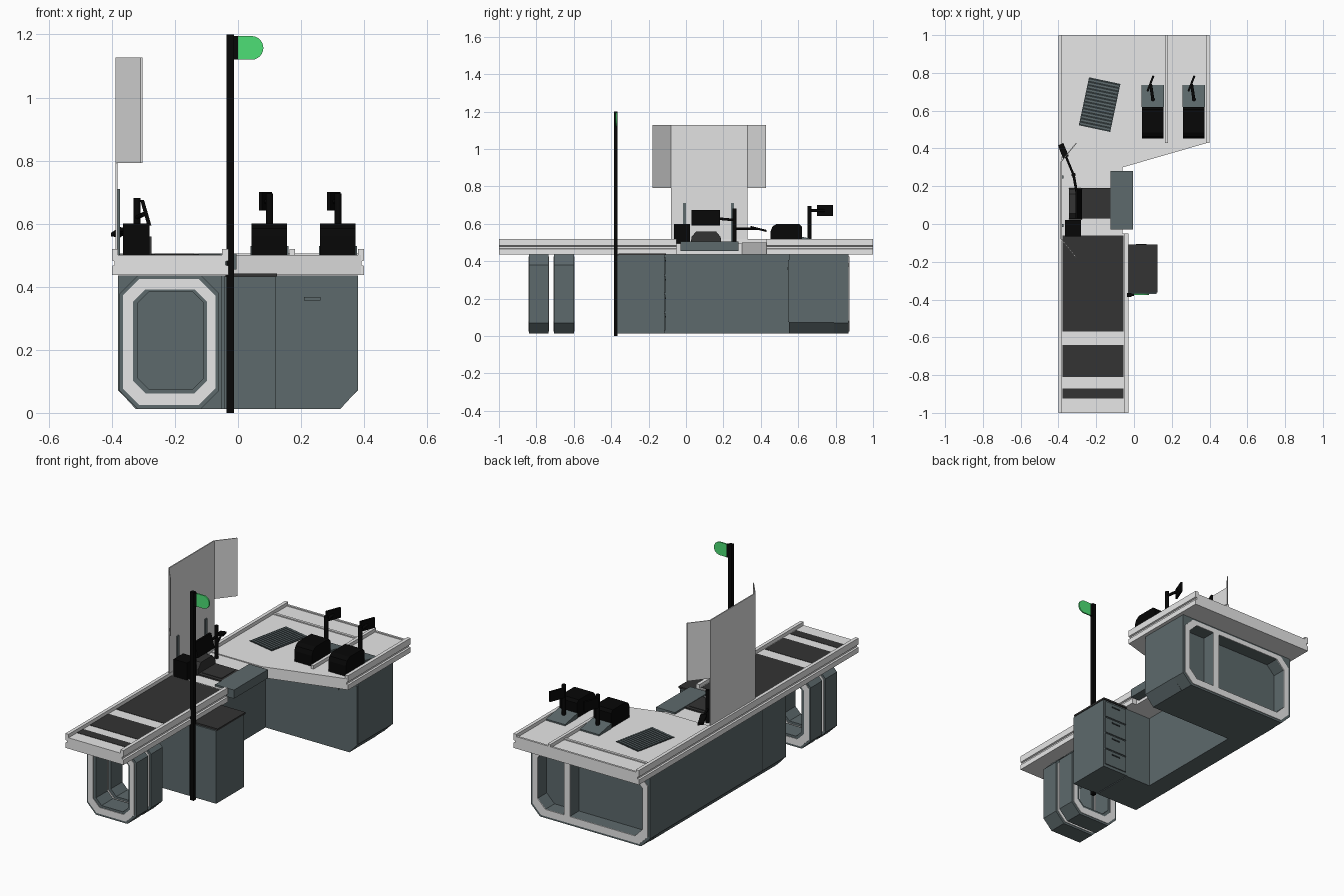
import bpy, bmesh
from math import sin, cos, pi, radians
from mathutils import Vector

if "Cube" in bpy.data.objects:
    bpy.data.objects.remove(bpy.data.objects["Cube"])


def material(name, rgb):
    m = bpy.data.materials.new(name)
    m.use_nodes = True
    m.diffuse_color = (*rgb, 1)
    m.node_tree.nodes["Principled BSDF"].inputs["Base Color"].default_value = (*rgb, 1)
    return m


SLATE = material("slate grey", (0.11, 0.143, 0.15))
LIGHT = material("light grey", (0.8, 0.8, 0.8))
BLACK = material("black", (0.002, 0.002, 0.002))
BELT = material("belt grey", (0.033, 0.033, 0.033))
GREEN = material("signal green", (0.075, 0.74, 0.18))
SHIELD = material("shield grey", (0.76, 0.76, 0.76))
GRATE = material("dark slate", (0.025, 0.034, 0.036))


def loft(name, mat, rings, closed=False):
    """Skin consecutive rings of points; cap the ends unless closed."""
    bm = bmesh.new()
    vs = [[bm.verts.new(p) for p in r] for r in rings]
    n = len(rings[0])
    pairs = list(zip(vs, vs[1:])) + ([(vs[-1], vs[0])] if closed else [])
    for a, b in pairs:
        for i in range(n):
            j = (i + 1) % n
            bm.faces.new((a[i], a[j], b[j], b[i]))
    if not closed:
        bm.faces.new(vs[0])
        bm.faces.new(vs[-1])
    bmesh.ops.recalc_face_normals(bm, faces=bm.faces)
    me = bpy.data.meshes.new(name)
    bm.to_mesh(me)
    bm.free()
    me.materials.append(mat)
    ob = bpy.data.objects.new(name, me)
    bpy.context.collection.objects.link(ob)
    return ob


def prism(name, mat, pts, lo, hi, axis="z"):
    place = {"x": lambda p, t: (t, *p), "y": lambda p, t: (p[0], t, p[1]),
             "z": lambda p, t: (*p, t)}[axis]
    return loft(name, mat, [[place(p, t) for p in pts] for t in (lo, hi)])


def box(name, mat, x0, x1, y0, y1, z0, z1):
    return prism(name, mat, [(x0, y0), (x1, y0), (x1, y1), (x0, y1)], z0, z1)


def rod(name, mat, a, b, r, sides=12):
    a, b = Vector(a), Vector(b)
    q = (b - a).to_track_quat("Z", "Y")
    ring = [q @ Vector((r * cos(2 * pi * i / sides), r * sin(2 * pi * i / sides), 0))
            for i in range(sides)]
    ob = loft(name, mat, [[p + e for p in ring] for e in (a, b)])
    for f in ob.data.polygons:
        f.use_smooth = len(f.vertices) == 4
    return ob


def octagon(x0, x1, z0, z1, c, top=None):
    t = c if top is None else top
    return [(x0 + c, z0), (x1 - c, z0), (x1, z0 + c), (x1, z1 - t),
            (x1 - t, z1), (x0 + t, z1), (x0, z1 - t), (x0, z0 + c)]


def frame(name, mat, outer, inner, y0, y1):
    steps = [(outer, y0), (outer, y1), (inner, y1), (inner, y0)]
    return loft(name, mat, [[(x, y, z) for x, z in o] for o, y in steps], True)


# Two hollow octagonal legs under the belt
for i, y in enumerate((-0.84, -0.705)):
    hole = octagon(-0.317, -0.11, 0.075, 0.385, 0.035)
    frame(f"leg_{i}", SLATE, octagon(-0.375, -0.06, 0.013, 0.436, 0.057), hole, y, y + 0.105)
    for j, yy in enumerate((y - 0.003, y + 0.105)):
        frame(f"leg_trim_{i}_{j}", LIGHT, octagon(-0.365, -0.072, 0.025, 0.424, 0.052),
              octagon(-0.333, -0.098, 0.062, 0.392, 0.04), yy, yy + 0.003)

# Main base: knee space on the inner side, chamfered foot on the outer sides
upper = [(-0.38, -0.37), (-0.05, -0.37), (-0.05, -0.12), (-0.21, -0.12), (-0.21, 0.55),
         (0.38, 0.55), (0.38, 0.79), (-0.38, 0.79)]
lower = [(max(-0.325, min(0.325, x)), y) for x, y in upper]
loft("base_body", SLATE, [[(*p, z) for p in ring]
                          for ring, z in ((lower, 0.013), (upper, 0.073), (upper, 0.436))])

# Open storage bay at the back end
bay_hole = octagon(-0.335, 0.335, 0.065, 0.4, 0.05)
frame("bay_shell", SLATE, octagon(-0.38, 0.38, 0.013, 0.436, 0.058, 0.001), bay_hole, 0.79, 0.87)
frame("bay_trim", LIGHT, octagon(-0.368, 0.368, 0.025, 0.426, 0.055), bay_hole, 0.87, 0.874)
box("bay_divider", SLATE, 0.13, 0.165, 0.79, 0.868, 0.065, 0.4)
box("bay_divider_trim", LIGHT, 0.128, 0.167, 0.868, 0.874, 0.06, 0.405)

# Panel seam, door and handle on the base
box("side_seam", GRATE, -0.381, -0.379, -0.151, -0.149, 0.073, 0.435)
box("base_door", SLATE, 0.165, 0.378, 0.546, 0.55, 0.075, 0.407)
box("door_handle", SLATE, 0.21, 0.262, 0.541, 0.546, 0.357, 0.367)

# Drawer cabinet
box("cabinet", SLATE, -0.045, 0.12, -0.37, -0.115, 0.013, 0.432)
box("cabinet_top", BELT, -0.04, 0.124, -0.362, -0.108, 0.432, 0.442)
for i in range(4):
    z = 0.03 + i * 0.1
    box(f"drawer_{i}", SLATE, -0.035, 0.11, -0.115, -0.109, z, z + 0.092)
    box(f"drawer_handle_{i}", GRATE, 0.01, 0.065, -0.109, -0.106, z + 0.068, z + 0.076)

# Counter decks
box("belt_deck", LIGHT, -0.385, -0.045, -1, -0.05, 0.437, 0.5)
box("cashier_deck", LIGHT, -0.385, -0.06, -0.05, 0.3, 0.437, 0.495)
prism("packing_deck", LIGHT, [(-0.385, 0.3), (-0.06, 0.3), (0.39, 0.43), (0.39, 1), (-0.385, 1)],
      0.437, 0.5)
for i, (x1, y0, y1) in enumerate(((0.165, 0.862, 0.877), (0.385, 0.988, 1))):
    box(f"deck_ridge_{i}", LIGHT, -0.38, x1, y0, y1, 0.5, 0.506)

# Grooved side rails
for name, x, s, y0, y1 in (("left", -0.4, 1, -1, 1), ("belt", -0.03, -1, -1, -0.05),
                           ("right", 0.4, -1, 0.43, 1)):
    section = [(0, 0.437), (0, 0.466), (0.009, 0.469), (0.009, 0.48), (0, 0.483),
               (0, 0.52), (0.02, 0.52), (0.02, 0.437)]
    prism(f"{name}_rail", LIGHT, [(x + s * d, z) for d, z in section], y0, y1, "y")
box("divider_rail", LIGHT, 0.163, 0.181, 0.43, 1, 0.5, 0.52)

# Conveyor belts
for i, (y0, y1) in enumerate(((-0.57, -0.06), (-0.81, -0.64), (-0.925, -0.87))):
    box(f"belt_{i}", BELT, -0.378, -0.055, y0, y1, 0.498, 0.502)

# Cashier equipment
box("side_shelf", SLATE, -0.125, -0.005, -0.03, 0.28, 0.455, 0.505)
box("scanner_plate", BELT, -0.28, -0.125, 0.03, 0.19, 0.49, 0.503)
box("scanner_window", BELT, -0.265, -0.14, 0.05, 0.17, 0.503, 0.506)
prism("scanner_tower", BELT, [(0.025, 0.495), (0.19, 0.495), (0.185, 0.53), (0.16, 0.56),
                              (0.055, 0.56), (0.03, 0.53)], -0.345, -0.275, "x")
box("receipt_printer", BLACK, -0.365, -0.28, -0.065, 0.022, 0.495, 0.6)
prism("monitor", BLACK, [(-0.31, 0.675), (-0.298, 0.675), (-0.275, 0.595), (-0.287, 0.592)],
      0.03, 0.182, "y")
rod("monitor_post", BLACK, (-0.32, 0.26, 0.495), (-0.32, 0.26, 0.682), 0.011)
rod("monitor_arm", BLACK, (-0.32, 0.26, 0.62), (-0.3, 0.15, 0.63), 0.007)
rod("reader_arm", BLACK, (-0.32, 0.26, 0.573), (-0.37, 0.38, 0.573), 0.006)
reader = [(-0.375, 0.345), (-0.345, 0.36), (-0.375, 0.43), (-0.402, 0.415)]
loft("card_reader", BLACK, [[(x, y, z + 0.25 * (0.39 - y)) for x, y in reader]
                            for z in (0.566, 0.578)])

# Screen with two folded wings and its posts
box("shield", SHIELD, -0.388, -0.382, -0.08, 0.33, 0.5, 1.127)
for name, a, b in (("front", -0.08, -0.178), ("back", 0.33, 0.428)):
    prism(f"shield_wing_{name}", SHIELD,
          [(-0.388, a), (-0.382, a), (-0.303, b), (-0.309, b)], 0.792, 1.127)
for i, y in enumerate((-0.015, 0.24)):
    box(f"shield_post_{i}", SLATE, -0.382, -0.374, y, y + 0.016, 0.5, 0.71)

# Turned grate in the packing deck
c, s = cos(radians(-12)), sin(radians(-12))


def turned(w, h0, h1):
    return [(-0.182 + c * u - s * v, 0.632 + s * u + c * v)
            for u, v in ((-w, h0), (w, h0), (w, h1), (-w, h1))]


prism("grate", GRATE, turned(0.085, -0.13, 0.13), 0.498, 0.502)
for i in range(14):
    v = -0.122 + i * 0.018
    prism(f"grate_bar_{i}", SLATE, turned(0.08, v, v + 0.008), 0.502, 0.504)

# Two self-payment terminals
for i, x in enumerate((0.1, 0.317)):
    prism(f"terminal_{i}", BLACK, [(0.452, 0.5), (0.452, 0.56), (0.462, 0.585), (0.485, 0.6),
                                   (0.605, 0.6), (0.62, 0.585), (0.62, 0.5)],
          x - 0.057, x + 0.055, "x")
    prism(f"terminal_foot_{i}", SLATE, [(0.62, 0.5), (0.62, 0.53), (0.735, 0.508), (0.735, 0.5)],
          x - 0.06, x + 0.06, "x")
    rod(f"terminal_post_{i}", BLACK, (x, 0.66, 0.505), (x, 0.66, 0.695), 0.011)
    rod(f"terminal_arm_{i}", BLACK, (x, 0.66, 0.67), (x - 0.012, 0.74, 0.67), 0.008)
    prism(f"terminal_screen_{i}", BLACK, [(x - 0.034, 0.704), (x - 0.024, 0.7),
                                          (x + 0.008, 0.783), (x - 0.002, 0.787)], 0.642, 0.7)

# Signal pole with rounded lamp
box("signal_pole", BLACK, -0.036, -0.013, -0.386, -0.365, 0, 1.2)
box("lamp_bracket", BLACK, -0.013, 0, -0.38, -0.368, 1.12, 1.195)
arc = [(0.043 + 0.0375 * sin(t * pi / 12), 1.1575 - 0.0375 * cos(t * pi / 12)) for t in range(13)]
prism("signal_lamp", GREEN, [(0, 1.195), (0, 1.12)] + arc, -0.377, -0.369, "y")
